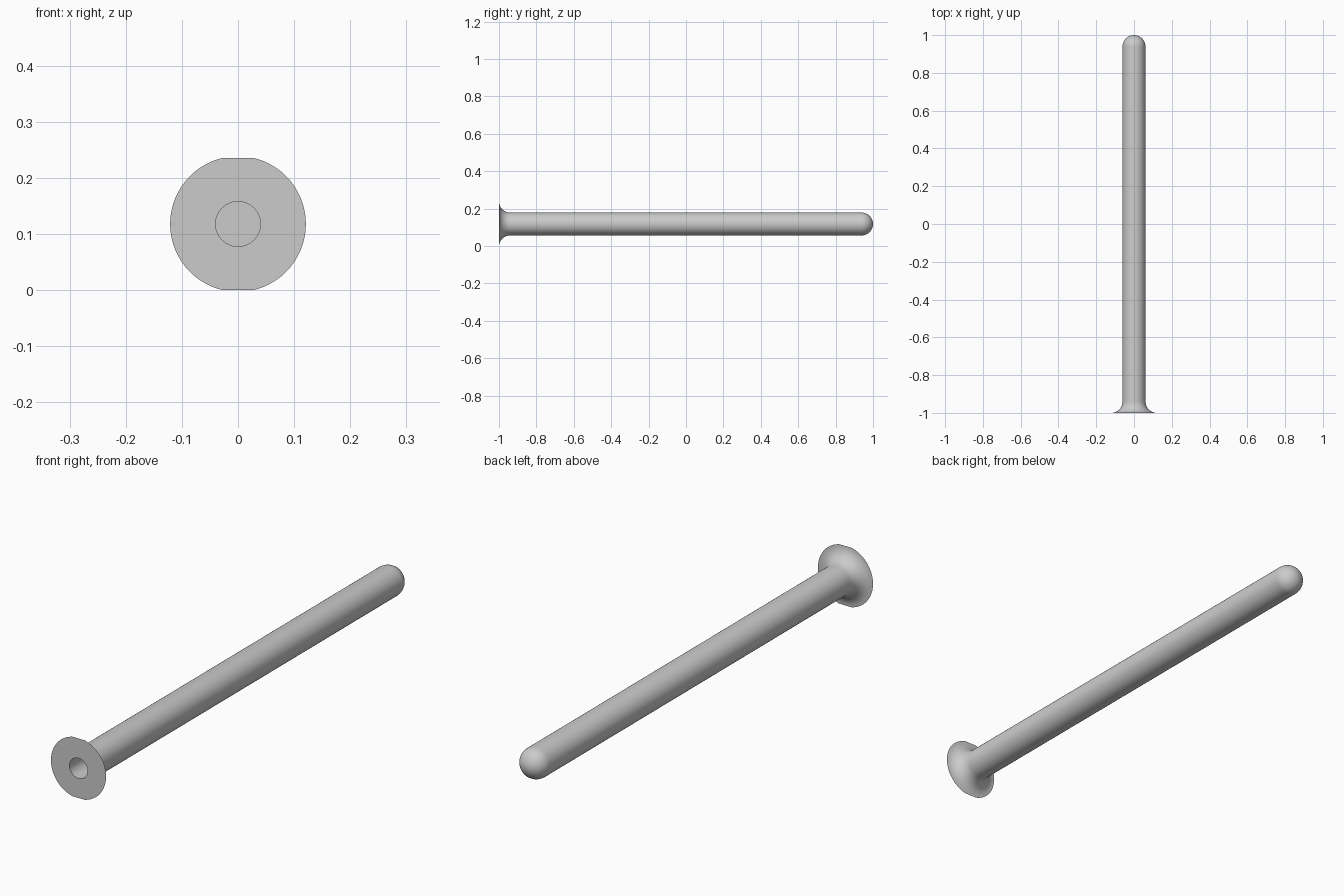
import bpy, bmesh
from math import sin, cos, pi, radians
from mathutils import Vector

cube = bpy.data.objects.get("Cube")
if cube:
    bpy.data.objects.remove(cube)

SEGMENTS = 64
TUBE_R, BORE_R, FLANGE_R, HALF_HEIGHT = 0.061, 0.04, 0.121, 0.118
FLARE = FLANGE_R - TUBE_R
BORE_END = 0.94

grey = bpy.data.materials.new("light grey")
grey.use_nodes = True
colour = (0.6, 0.6, 0.6, 1)
grey.diffuse_color = colour
grey.node_tree.nodes["Principled BSDF"].inputs["Base Color"].default_value = colour


def arc(radius, y, size, start, end, steps=12):
    """Points (radius, y) along a circular arc."""
    angles = [start + (end - start) * i / steps for i in range(steps + 1)]
    return [(radius + size * cos(a), y + size * sin(a)) for a in angles]


# Profile: flat-bottomed bore, flange face, concave flare, rounded tip
profile = [(0, BORE_END), (BORE_R, BORE_END), (BORE_R, -1)]
profile += arc(FLANGE_R, -1 + FLARE, FLARE, -pi / 2, -pi)
profile += arc(0, 1 - TUBE_R, TUBE_R, 0, pi / 2)

bm = bmesh.new()
verts = [bm.verts.new((r, y, 0)) for r, y in profile]
edges = [bm.edges.new(pair) for pair in zip(verts, verts[1:])]
bmesh.ops.spin(bm, geom=verts + edges, cent=(0, 0, 0), axis=(0, 1, 0),
               angle=2 * pi, steps=SEGMENTS, use_merge=True)
bmesh.ops.remove_doubles(bm, verts=bm.verts, dist=1e-5)

# Flats at the top and bottom of the flange
for side in (-1, 1):
    cut = bmesh.ops.bisect_plane(
        bm, geom=bm.verts[:] + bm.edges[:] + bm.faces[:],
        plane_co=(0, 0, side * HALF_HEIGHT), plane_no=(0, 0, side), clear_outer=True)
    rim = [e for e in cut["geom_cut"] if isinstance(e, bmesh.types.BMEdge)]
    bmesh.ops.holes_fill(bm, edges=rim)

bmesh.ops.recalc_face_normals(bm, faces=bm.faces)
bmesh.ops.translate(bm, verts=bm.verts, vec=Vector((0, 0, HALF_HEIGHT)))
mesh = bpy.data.meshes.new("flanged_tube")
bm.to_mesh(mesh)
bm.free()
mesh.materials.append(grey)

tube = bpy.data.objects.new("flanged_tube", mesh)
bpy.context.collection.objects.link(tube)
bpy.ops.object.select_all(action="DESELECT")
tube.select_set(True)
bpy.context.view_layer.objects.active = tube
bpy.ops.object.shade_smooth_by_angle(angle=radians(35))
